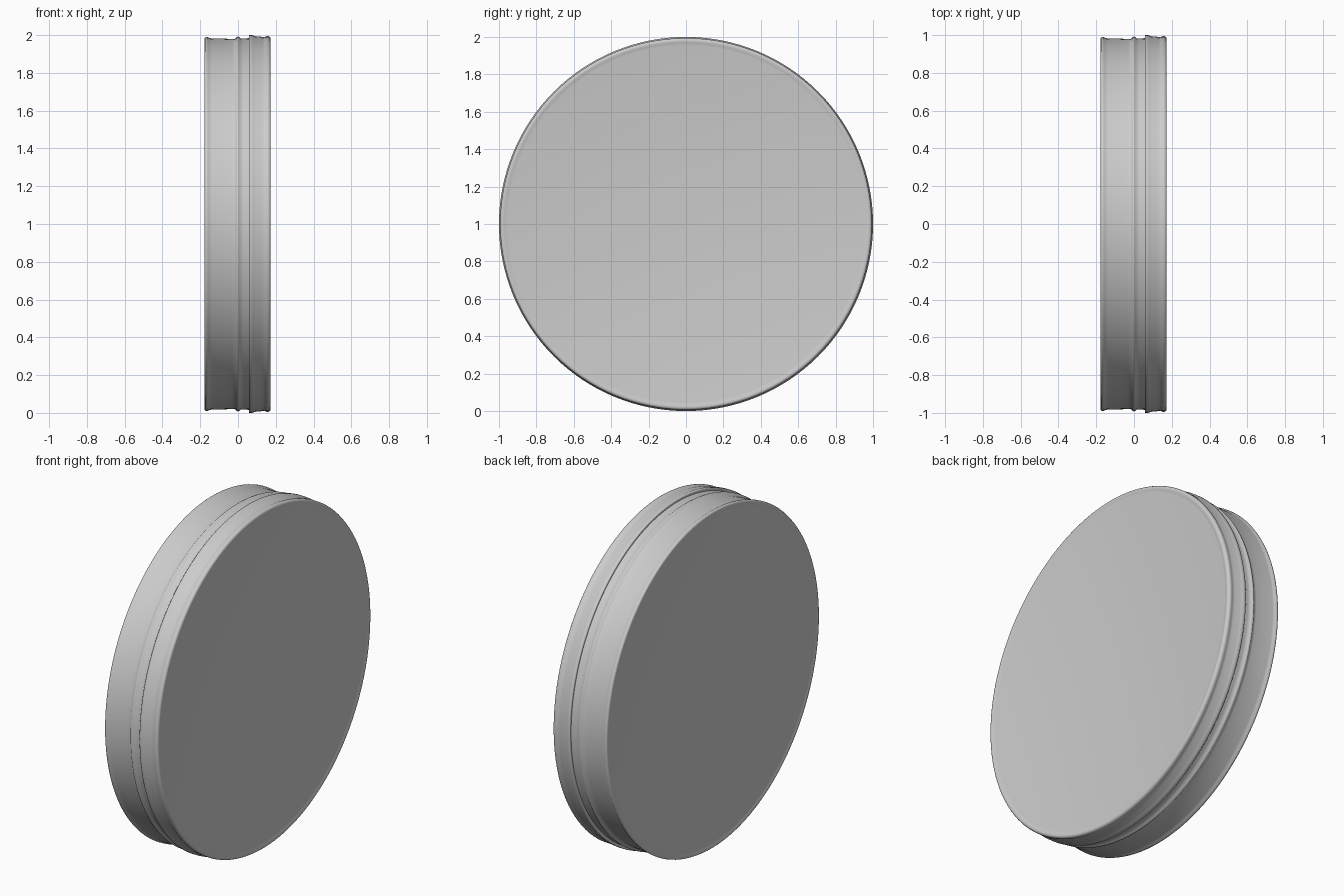
import bpy, bmesh, math
from mathutils import Matrix, Vector

if "Cube" in bpy.data.objects:
    bpy.data.objects.remove(bpy.data.objects["Cube"])

CENTRE = Vector((0, 0, 1.0))


def lathe(name, profile, steps=128):
    """Spin (x, radius) points round the x axis; zero-radius ends close the face."""
    bm = bmesh.new()
    rings = []
    for x, r in profile:
        if r == 0:
            rings.append([bm.verts.new(CENTRE + Vector((x, 0, 0)))])
        else:
            rings.append([bm.verts.new(CENTRE + Vector((
                x, r * math.cos(math.tau * i / steps), r * math.sin(math.tau * i / steps))))
                for i in range(steps)])
    for a, b in zip(rings, rings[1:]):
        for i in range(steps):
            j = (i + 1) % steps
            if len(a) == 1:
                bm.faces.new((a[0], b[j], b[i]))
            elif len(b) == 1:
                bm.faces.new((a[i], a[j], b[0]))
            else:
                bm.faces.new((a[i], a[j], b[j], b[i]))
    bmesh.ops.recalc_face_normals(bm, faces=bm.faces)
    mesh = bpy.data.meshes.new(name)
    bm.to_mesh(mesh)
    bm.free()
    obj = bpy.data.objects.new(name, mesh)
    bpy.context.collection.objects.link(obj)
    bpy.context.view_layer.objects.active = obj
    obj.select_set(True)
    bpy.ops.object.shade_smooth_by_angle(angle=math.radians(50))
    obj.select_set(False)
    return obj


# Tin body: flat base, rolled bottom rim, bead at mid depth, neck under the lid
lathe("tin_body", [
    (-0.172, 0), (-0.172, 0.955), (-0.174, 0.968), (-0.177, 0.976),
    (-0.177, 0.982), (-0.174, 0.988), (-0.168, 0.991), (-0.160, 0.990),
    (-0.152, 0.985), (-0.140, 0.983), (-0.080, 0.982), (-0.030, 0.979),
    (-0.015, 0.981), (-0.007, 0.989), (0.000, 0.992), (0.007, 0.989),
    (0.015, 0.983), (0.030, 0.982), (0.060, 0.984), (0.160, 0.978), (0.160, 0)])

# Lid: stepped lower edge, curled rim, shallow groove and rounded shoulder
lathe("lid", [
    (0.060, 0.983), (0.057, 0.988), (0.057, 0.997), (0.060, 1.000),
    (0.074, 1.000), (0.083, 0.997), (0.092, 0.994), (0.120, 0.992),
    (0.132, 0.989), (0.142, 0.990), (0.152, 0.994), (0.162, 0.994),
    (0.169, 0.990), (0.173, 0.984), (0.173, 0.976), (0.170, 0.966),
    (0.168, 0.955), (0.168, 0)])
